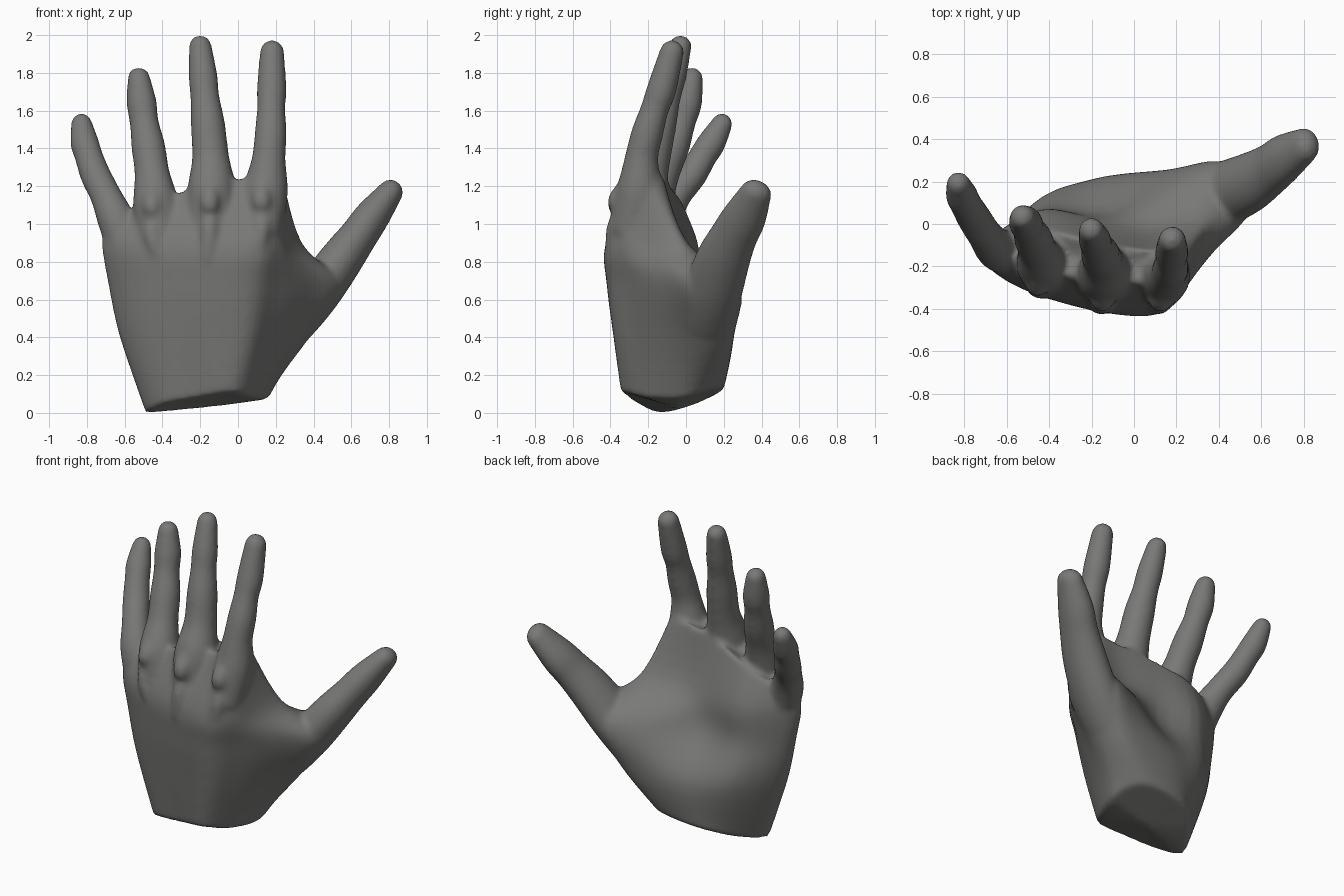
import bpy, bmesh, math
from mathutils import Vector

if "Cube" in bpy.data.objects:
    bpy.data.objects.remove(bpy.data.objects["Cube"])

bm = bmesh.new()


def spline(pts, steps, closed=False):
    """Catmull-Rom through equal-length vectors."""
    n, out = len(pts), []
    get = (lambda i: pts[i % n]) if closed else (lambda i: pts[max(0, min(n - 1, i))])
    for i in range(n if closed else n - 1):
        a, b, c, d = get(i - 1), get(i), get(i + 1), get(i + 2)
        for s in range(steps):
            t = s / steps
            out.append(0.5 * (2 * b + (c - a) * t + (2 * a - 5 * b + 4 * c - d) * t * t
                              + (3 * b - a - 3 * c + d) * t ** 3))
    if not closed:
        out.append(pts[-1].copy())
    return out


def loft(rings, drop=0):
    rows = [[bm.verts.new(p) for p in r] for r in rings]
    n = len(rows[0])
    faces = []
    for a, b in zip(rows, rows[1:]):
        for i in range(n):
            j = (i + 1) % n
            faces.append(bm.faces.new((a[i], a[j], b[j], b[i])))
    for row, dz in ((rows[0], drop), (rows[-1], 0)):
        c = bm.verts.new(sum((v.co for v in row), Vector()) / n - Vector((0, 0, dz)))
        for i in range(n):
            faces.append(bm.faces.new((row[i], row[(i + 1) % n], c)))
    bmesh.ops.recalc_face_normals(bm, faces=faces)


def tube(stations, depth=1.0, steps=6, sides=16):
    """Tube through (x, y, z, radius) stations with a domed end; depth stretches it front to back."""
    pts = spline([Vector(s) for s in stations], steps)
    end, d = pts[-1], (pts[-1] - pts[-2]).xyz.normalized()
    for k in range(1, 6):
        a = k * math.pi / 2 / 5.3
        p = end.xyz + d * end.w * math.sin(a)
        pts.append(Vector((*p, end.w * math.cos(a))))
    rings = []
    for i, p in enumerate(pts):
        t = (pts[min(i + 1, len(pts) - 1)].xyz - pts[max(i - 1, 0)].xyz).normalized()
        u = t.cross(Vector((0.1, 1, 0))).normalized()
        v = t.cross(u) * depth
        rings.append([p.xyz + p.w * (u * math.cos(q) + v * math.sin(q))
                      for q in (2 * math.pi * k / sides for k in range(sides))])
    loft(rings)


# palm: horizontal sections, from little-finger edge over the back to the thumb and the hollow
sections = [
    [(-.49, -.14), (-.40, -.26), (-.2, -.315), (-.02, -.34), (.09, -.21), (.16, -.03),
     (.15, .08), (.06, .18), (-.12, .2), (-.27, .16), (-.40, .03)],
    [(-.625, -.11), (-.52, -.26), (-.25, -.35), (.03, -.38), (.16, -.26), (.29, -.08),
     (.38, .09), (.31, .235), (.09, .25), (-.18, .21), (-.43, .13)],
    [(-.685, -.11), (-.57, -.27), (-.25, -.385), (.06, -.415), (.22, -.29), (.39, -.11),
     (.54, .06), (.42, .28), (.2, .22), (-.13, .06), (-.45, .07)],
    [(-.72, -.12), (-.59, -.27), (-.25, -.385), (.08, -.425), (.21, -.35), (.27, -.23),
     (.34, -.04), (.27, .01), (.08, -.02), (-.17, .01), (-.45, .06)],
    [(-.69, -.1), (-.55, -.19), (-.28, -.25), (.06, -.28), (.18, -.3), (.235, -.27),
     (.23, -.2), (.17, -.13), (.02, -.12), (-.2, -.08), (-.46, -.03)],
]
heights = [
    lambda x, y: .035 + .1 * x + .33 * abs(y + .1),
    lambda x, y: .4,
    lambda x, y: .68,
    lambda x, y: .9,
    lambda x, y: 1.245 + .14 * x - .3 * x * x,
]
rings = [[Vector((x, y, h(x, y))) for x, y in sec] for sec, h in zip(sections, heights)]
columns = [spline(list(col), 5) for col in zip(*rings)]
loft([spline(list(row), 4, closed=True) for row in zip(*columns)], drop=.05)

# fingers, from inside the palm to the tip
fingers = {
    "little": [(-.58, -.15, .84, .1), (-.645, -.12, 1.02, .1), (-.70, -.055, 1.15, .084),
               (-.755, .03, 1.26, .082), (-.79, .09, 1.36, .076), (-.812, .135, 1.43, .077),
               (-.828, .19, 1.53, .058)],
    "ring": [(-.42, -.23, .9, .11), (-.435, -.19, 1.1, .122), (-.455, -.125, 1.27, .094),
             (-.475, -.07, 1.41, .091), (-.497, -.025, 1.54, .078), (-.51, .005, 1.64, .081),
             (-.525, .03, 1.77, .062)],
    "middle": [(-.15, -.28, .95, .11), (-.14, -.235, 1.17, .13), (-.145, -.18, 1.35, .1),
               (-.16, -.14, 1.53, .092), (-.175, -.105, 1.67, .078), (-.185, -.075, 1.78, .078),
               (-.2, -.03, 1.94, .062)],
    "index": [(.12, -.3, .95, .11), (.146, -.25, 1.17, .12), (.163, -.235, 1.35, .09),
              (.173, -.205, 1.48, .086), (.175, -.165, 1.61, .076), (.178, -.13, 1.71, .08),
              (.18, -.075, 1.91, .066)],
}
for stations in fingers.values():
    tube(stations)

# thumb, deeper than wide and running far down into the palm
tube([(.06, .05, .18, .09), (.2, .08, .37, .11), (.32, .11, .51, .122), (.43, .145, .65, .125),
      (.545, .195, .81, .117), (.64, .255, .94, .102), (.71, .31, 1.04, .095),
      (.805, .37, 1.165, .07)], depth=1.25)

# tendons rising to knuckles, with a small bump over each joint
for x, y, z, wx in [(-.455, -.285, 1.04, -.38), (-.15, -.36, 1.06, -.17), (.125, -.36, 1.07, .05)]:
    tube([(wx, y + .03, .62, .03), (wx * .5 + x * .5, y - .018, .82, .045), (x, y - .012, z - .1, .052),
          (x, y + .01, z - .01, .043), (x, y - .003, z + .05, .055), (x, y + .04, z + .12, .05)])

mesh = bpy.data.meshes.new("hand")
bm.to_mesh(mesh)
bm.free()
hand = bpy.data.objects.new("hand", mesh)
bpy.context.collection.objects.link(hand)

# dark grey skin
skin = bpy.data.materials.new("dark_grey")
skin.diffuse_color = (.19, .19, .185, 1)
skin.use_nodes = True
skin.node_tree.nodes["Principled BSDF"].inputs["Base Color"].default_value = skin.diffuse_color
mesh.materials.append(skin)

# fuse the parts into one soft surface
remesh = hand.modifiers.new("fuse", 'REMESH')
remesh.mode = 'VOXEL'
remesh.voxel_size = .014
remesh.use_smooth_shade = True
soft = hand.modifiers.new("soften", 'SMOOTH')
soft.factor = .5
soft.iterations = 16
